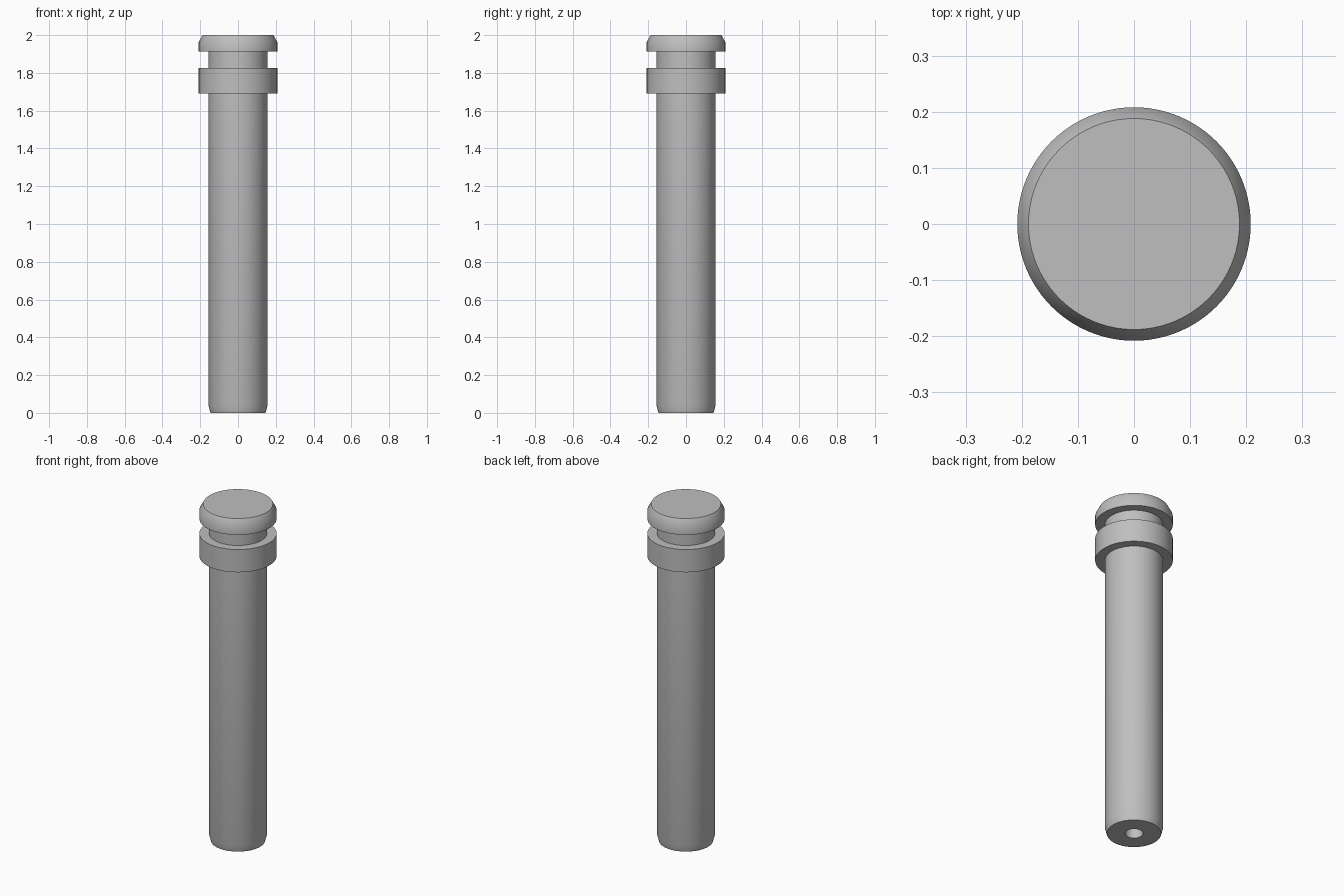
import bpy
import bmesh
import math

SEGMENTS = 96

cube = bpy.data.objects.get("Cube")
if cube:
    bpy.data.objects.remove(cube, do_unlink=True)

# Plain grey metal
steel = bpy.data.materials.new("grey_steel")
steel.use_nodes = True
colour = (0.52, 0.52, 0.52, 1)
steel.diffuse_color = colour
steel.node_tree.nodes["Principled BSDF"].inputs["Base Color"].default_value = colour


def lathe(name, profile):
    """Spin a radius/height profile around z into a closed solid."""
    bm = bmesh.new()
    verts = [bm.verts.new((r, 0, z)) for r, z in profile]
    edges = [bm.edges.new(pair) for pair in zip(verts, verts[1:])]
    bmesh.ops.spin(bm, geom=verts + edges, cent=(0, 0, 0), axis=(0, 0, 1),
                   angle=math.tau, steps=SEGMENTS, use_duplicate=False)
    bmesh.ops.remove_doubles(bm, verts=bm.verts[:], dist=0.0001)
    bmesh.ops.recalc_face_normals(bm, faces=bm.faces[:])
    mesh = bpy.data.meshes.new(name)
    bm.to_mesh(mesh)
    bm.free()
    mesh.materials.append(steel)
    obj = bpy.data.objects.new(name, mesh)
    bpy.context.collection.objects.link(obj)
    bpy.ops.object.select_all(action='DESELECT')
    obj.select_set(True)
    bpy.context.view_layer.objects.active = obj
    bpy.ops.object.shade_smooth_by_angle(angle=math.radians(35))
    return obj


shaft, flange, bore = 0.156, 0.208, 0.048
bore_depth = 0.4

# One turned pin: blind bore, tapered tip, shaft, collar, groove, chamfered head
lathe("guide_pin", [
    (0, bore_depth + 0.03), (bore, bore_depth), (bore, 0),
    (0.146, 0), (shaft, 0.038),
    (shaft, 1.69), (flange, 1.69), (flange, 1.825),
    (shaft, 1.825), (shaft, 1.912), (flange, 1.912),
    (flange, 1.963), (0.188, 2), (0, 2),
])
